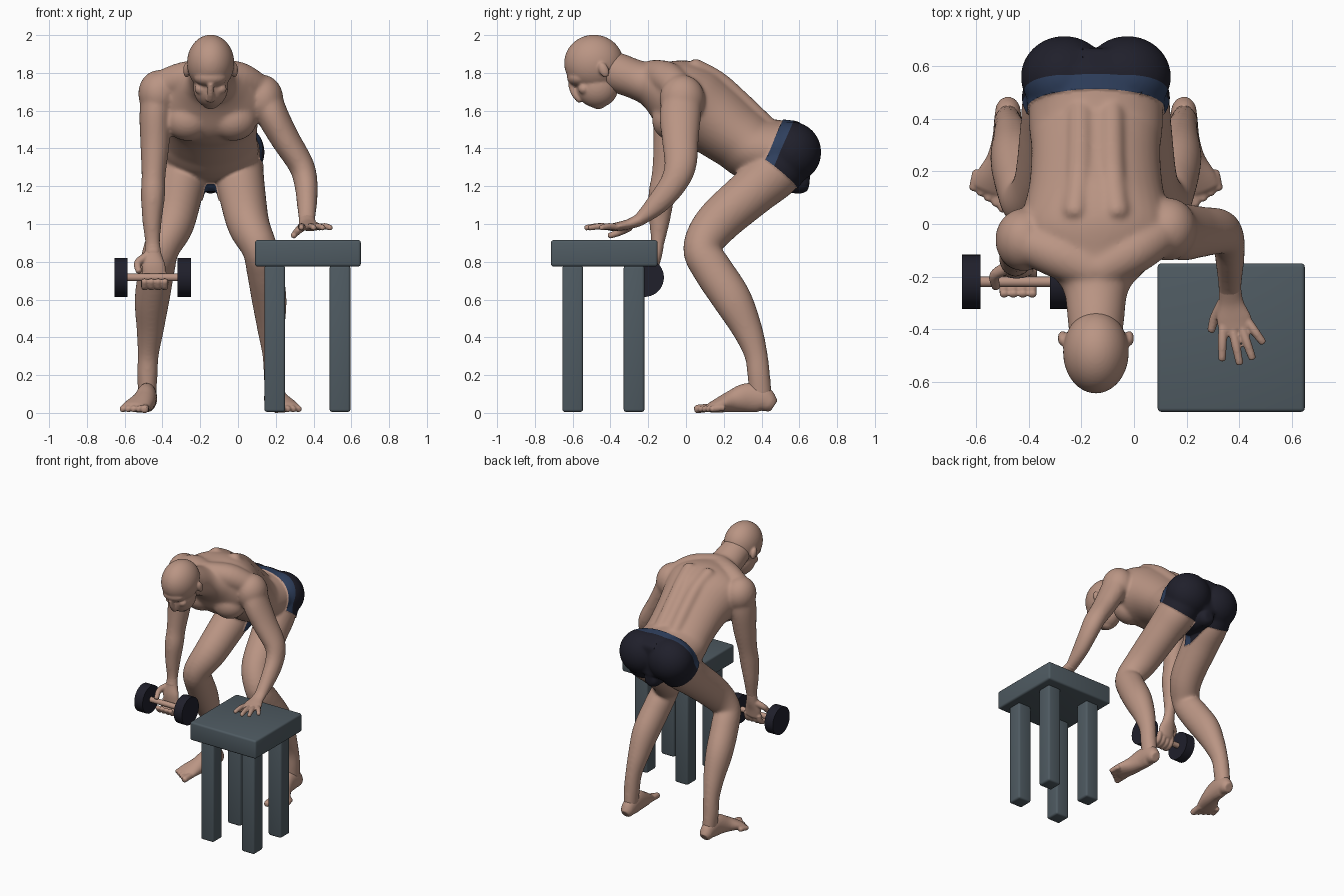
import bpy, bmesh, math
from mathutils import Vector, Matrix

MID = -0.145  # body midline
SIDES = (-1, 1)

cube = bpy.data.objects.get("Cube")
if cube:
    bpy.data.objects.remove(cube, do_unlink=True)


def material(name, rgb):
    mat = bpy.data.materials.new(name)
    mat.use_nodes = True
    color = (*rgb, 1)
    mat.diffuse_color = color
    mat.node_tree.nodes["Principled BSDF"].inputs["Base Color"].default_value = color
    return mat


skin = material("skin", (0.49, 0.3, 0.23))
dark = material("dark navy", (0.014, 0.014, 0.024))
blue = material("waistband blue", (0.028, 0.05, 0.11))
slate = material("slate grey", (0.078, 0.104, 0.122))


def finish(bm, name, mat, angle=None):
    """Turn a bmesh into a linked object."""
    bmesh.ops.recalc_face_normals(bm, faces=bm.faces)
    mesh = bpy.data.meshes.new(name)
    for face in bm.faces:
        face.smooth = angle is not None
    bm.to_mesh(mesh)
    bm.free()
    if angle:
        mesh.set_sharp_from_angle(angle=math.radians(angle))
    mesh.materials.append(mat)
    obj = bpy.data.objects.new(name, mesh)
    bpy.context.scene.collection.objects.link(obj)
    return obj


def fuse(bm, name, voxel, iterations):
    """Merge overlapping volumes into one soft skin surface."""
    obj = finish(bm, name, skin, 180)
    remesh = obj.modifiers.new("fuse", 'REMESH')
    remesh.mode = 'VOXEL'
    remesh.voxel_size = voxel
    remesh.use_smooth_shade = True
    soften = obj.modifiers.new("soften", 'SMOOTH')
    soften.factor = 0.5
    soften.iterations = iterations
    graph = bpy.context.evaluated_depsgraph_get()
    mesh = bpy.data.meshes.new_from_object(obj.evaluated_get(graph))
    obj.modifiers.clear()
    obj.data = mesh
    mesh.materials.clear()
    mesh.materials.append(skin)
    for poly in mesh.polygons:
        poly.use_smooth = True
        poly.material_index = 0
    return obj


def blob(bm, center, radii, tilt=0):
    matrix = (Matrix.Translation(center) @ Matrix.Rotation(tilt, 4, 'X')
              @ Matrix.Diagonal((*radii, 1)))
    bmesh.ops.create_icosphere(bm, subdivisions=4, radius=1, matrix=matrix)


def spline(points, steps=5):
    padded = [points[0], *points, points[-1]]
    rows = []
    for i in range(1, len(padded) - 2):
        for k in range(steps):
            t = k / steps
            rows.append([b + 0.5 * t * (c - a + t * (2 * a - 5 * b + 4 * c - d
                         + t * (3 * b - a - 3 * c + d)))
                         for a, b, c, d in zip(*padded[i - 1:i + 3])])
    return rows + [list(points[-1])]


def tube(bm, points, sides=24):
    """Loft ellipses through points of (x, y, z, half width, half depth)."""
    rows = spline([p if len(p) == 5 else (*p, p[3]) for p in points])
    spots = [Vector(r[:3]) for r in rows]
    along = (spots[-1] - spots[0]).normalized()
    ref = Vector((0, 1, 0)) if abs(along.x) > 0.8 else Vector((1, 0, 0))
    frames = []
    for i, row in enumerate(rows):
        t = (spots[min(i + 1, len(rows) - 1)] - spots[max(i - 1, 0)]).normalized()
        frames.append((spots[i], t, row[3], row[4]))
    # rounded ends
    for end, sign in ((0, -1), (-1, 1)):
        c, t, a, b = frames[end]
        cap = (c + t * sign * b * 0.5, t, a * 0.7, b * 0.7)
        frames = [cap] + frames if sign < 0 else frames + [cap]
    rings = []
    for c, t, a, b in frames:
        side = (ref - t * ref.dot(t)).normalized()
        up = t.cross(side)
        turns = [math.tau * k / sides for k in range(sides)]
        rings.append([bm.verts.new(c + side * a * math.cos(q) + up * b * math.sin(q))
                      for q in turns])
    for low, high in zip(rings, rings[1:]):
        for k in range(sides):
            n = (k + 1) % sides
            bm.faces.new((low[k], low[n], high[n], high[k]))
    bm.faces.new(rings[0])
    bm.faces.new(rings[-1])


def mirrored(points, s):
    """Place points given as distance from the midline on one side."""
    return [(MID + s * p[0], *p[1:]) for p in points]


# Trunk and neck
body = bmesh.new()
tube(body, mirrored([
    (0, .58, 1.38, .255, .16), (0, .38, 1.395, .255, .175), (0, .28, 1.46, .245, .18),
    (0, .14, 1.565, .255, .2), (0, .035, 1.63, .28, .22), (0, -.065, 1.69, .29, .195),
    (0, -.17, 1.735, .19, .13), (0, -.25, 1.76, .125, .105),
    (0, -.36, 1.8, .108, .105), (0, -.44, 1.83, .1, .1)], 1), 40)
for s in SIDES:
    x = MID + s * 0.12
    blob(body, (x, .56, 1.38), (.16, .15, .155))          # buttock
    blob(body, (x, -.07, 1.55), (.125, .11, .11))         # chest muscle
    tube(body, mirrored([(.06, .44, 1.51, .05), (.06, .3, 1.645, .05),
                         (.065, .17, 1.76, .05), (.08, .04, 1.83, .05)], s))
    # Legs
    tube(body, mirrored([
        (.125, .54, 1.36, .13, .14), (.145, .46, 1.27, .135, .145),
        (.165, .35, 1.17, .125, .13), (.2, .16, 1.0, .112, .118),
        (.26, .085, .87, .095, .1), (.285, .14, .76, .095, .105),
        (.31, .245, .6, .092, .103), (.32, .325, .44, .072, .08),
        (.33, .37, .31, .056, .062), (.335, .385, .2, .054, .06),
        (.335, .395, .09, .048, .06)], s), 32)
tube(body, [(MID, .42, 1.24, .065), (MID, .53, 1.23, .06), (MID, .62, 1.22, .055)])

# Shoulders and arms
blob(body, (-.42, -.06, 1.69), (.108, .12, .125))
blob(body, (.13, -.02, 1.66), (.11, .12, .13))
tube(body, [(MID, -.18, 1.79, .08), (-.28, -.12, 1.77, .09), (-.41, -.07, 1.73, .08)])
tube(body, [(MID, -.18, 1.79, .08), (0, -.1, 1.77, .09), (.11, -.03, 1.71, .08)])
tube(body, [
    (-.42, -.06, 1.72, .09, .1), (-.437, -.07, 1.58, .085, .105),
    (-.44, -.085, 1.42, .077, .088), (-.447, -.11, 1.26, .064, .072),
    (-.45, -.13, 1.15, .064, .07), (-.455, -.14, 1.02, .052, .056),
    (-.452, -.15, .9, .04, .036), (-.45, -.165, .84, .045, .034)])
tube(body, [
    (.13, -.01, 1.7, .09, .1), (.18, -.03, 1.58, .085, .11),
    (.25, -.03, 1.45, .077, .098), (.335, -.03, 1.31, .068, .085),
    (.36, -.07, 1.21, .062, .072), (.365, -.15, 1.11, .054, .06),
    (.365, -.25, 1.02, .044, .034), (.37, -.3, 1.0, .048, .026)])
figure = fuse(body, "body", 0.0095, 15)

# Swimming trunks: cut clean lines into the body, then colour by region
WAIST = Vector((0, .915, -.404))
WAIST_AT = Vector((0, .51, 1.54))
BAND = 0.055
HEM_AT = Vector((.28, .4, 1.36))
bm = bmesh.new()
bm.from_mesh(figure.data)


def cut(point, normal, side=0):
    faces = [f for f in bm.faces if f.calc_center_median().y > 0.25
             and f.calc_center_median().z > 1.1
             and side * (f.calc_center_median().x - MID) >= 0]
    geom = set(faces)
    for f in faces:
        geom.update(f.edges)
        geom.update(f.verts)
    bmesh.ops.bisect_plane(bm, geom=list(geom), plane_co=point, plane_no=normal, dist=1e-5)


cut(WAIST_AT, WAIST)
cut(WAIST_AT + WAIST * BAND, WAIST)
for s in SIDES:
    cut(Vector((MID + s * HEM_AT.x, HEM_AT.y, HEM_AT.z)), Vector((-s * .12, .62, .78)), s)
    cut(Vector((MID + s * .05, 0, 0)), Vector((1, 0, 0)), s)
cloth = set()
for f in bm.faces:
    c = f.calc_center_median()
    off = abs(c.x - MID)
    rise = (c - WAIST_AT).dot(WAIST)
    hem = .62 * (c.y - HEM_AT.y) + .78 * (c.z - HEM_AT.z) + .12 * (HEM_AT.x - off)
    gusset = off < .05 and c.z > 1.13
    if c.y > 0.25 and rise > 0 and (hem > 0 or gusset):
        f.material_index = 2 if rise < BAND else 1
        cloth.update(f.verts)
bm.normal_update()
for v in cloth:
    v.co += v.normal * 0.006
bm.to_mesh(figure.data)
bm.free()
figure.data.materials.append(dark)
figure.data.materials.append(blue)

# Head, bowed forward
head = bmesh.new()
blob(head, (MID, -.488, 1.852), (.125, .157, .15))        # skull
blob(head, (MID, -.47, 1.725), (.092, .112, .11))         # jaw
blob(head, (MID, -.56, 1.775), (.088, .07, .05))          # brow
blob(head, (MID, -.465, 1.65), (.05, .048, .042))         # chin
blob(head, (MID, -.525, 1.664), (.036, .022, .022))       # lips
tube(head, [(MID, -.61, 1.74, .016), (MID, -.59, 1.69, .018), (MID, -.56, 1.656, .025, .018)])
for s in SIDES:
    blob(head, (MID + s * .127, -.435, 1.815), (.018, .026, .042), 0.4)   # ear
    blob(head, (MID + s * .05, -.54, 1.715), (.035, .03, .03))            # cheek
fuse(head, "head", 0.007, 5)

# Feet with toes
for s, name in zip(SIDES, ("right_foot", "left_foot")):
    foot = bmesh.new()
    tube(foot, mirrored([
        (.335, .445, .05, .046, .05), (.335, .4, .075, .052, .072),
        (.34, .32, .08, .055, .077), (.355, .24, .06, .063, .058),
        (.385, .17, .04, .074, .038), (.4, .13, .028, .074, .026)], s))
    for i in range(5):
        r = .023 if i == 0 else .018
        tube(foot, mirrored([(.345 + .027 * i, .15 + .012 * i, .026, r),
                             (.347 + .028 * i, .1 + .018 * i, .025, r),
                             (.35 + .029 * i, .055 + .02 * i, .02, r)], s), 12)
    fuse(foot, name, 0.007, 4)

# Right hand gripping the dumbbell, palm forward
hand = bmesh.new()
tube(hand, [(-.452, -.15, .9, .038, .034), (-.45, -.16, .84, .045, .034),
            (-.447, -.175, .78, .062, .032), (-.44, -.18, .72, .06, .026)])
for i in range(4):
    x = -.495 + .036 * i
    tube(hand, [(x, -.178, .73, .019), (x, -.195, .68, .019),
                (x, -.24, .667, .018), (x, -.268, .7, .017)], 12)
tube(hand, [(-.48, -.165, .83, .025), (-.53, -.195, .795, .021), (-.525, -.24, .75, .017)], 12)
fuse(hand, "right_hand", 0.006, 4)

# Left hand resting flat above the stool
hand = bmesh.new()
tube(hand, [(.365, -.24, 1.025, .042, .034), (.37, -.3, 1.0, .048, .027),
            (.38, -.36, .987, .066, .023), (.39, -.4, .982, .062, .019)])
for base, tip in (((.338, -.39), (.335, -.515)), ((.375, -.4), (.402, -.53)),
                  ((.408, -.39), (.45, -.51)), ((.432, -.37), (.49, -.45))):
    middle = ((base[0] + tip[0]) / 2, (base[1] + tip[1]) / 2)
    tube(hand, [(*base, .983, .018), (*middle, .988, .0175), (*tip, .98, .015)], 12)
tube(hand, [(.34, -.3, .985, .024), (.308, -.355, .955, .019), (.294, -.405, .938, .016)], 12)
fuse(hand, "left_hand", 0.006, 4)


# Stool
def box(name, low, high):
    bm = bmesh.new()
    low, high = Vector(low), Vector(high)
    bmesh.ops.create_cube(bm, size=1, matrix=Matrix.Translation((low + high) / 2)
                          @ Matrix.Diagonal((*(high - low), 1)))
    bmesh.ops.bevel(bm, geom=bm.edges[:], offset=.014, segments=3, profile=0.5, affect='EDGES')
    finish(bm, name, slate, 40)


box("stool_seat", (.09, -.715, .775), (.65, -.15, .915))
for x, across in ((.14, "right"), (.485, "left")):
    for y, depth in ((-.655, "front"), (-.33, "back")):
        box(f"stool_{depth}_{across}_leg", (x, y, .005), (x + .11, y + .11, .78))


# Dumbbell
def rod(name, start, end, radius, mat):
    bm = bmesh.new()
    place = Matrix.Translation(((start + end) / 2, -.22, .717)) @ Matrix.Rotation(math.pi / 2, 4, 'Y')
    bmesh.ops.create_cone(bm, cap_ends=True, segments=40, radius1=radius, radius2=radius,
                          depth=end - start, matrix=place)
    finish(bm, name, mat, 40)


rod("dumbbell_handle", -.6, -.3, .02, skin)
rod("dumbbell_outer_weight", -.655, -.585, .103, dark)
rod("dumbbell_inner_weight", -.32, -.25, .103, dark)
